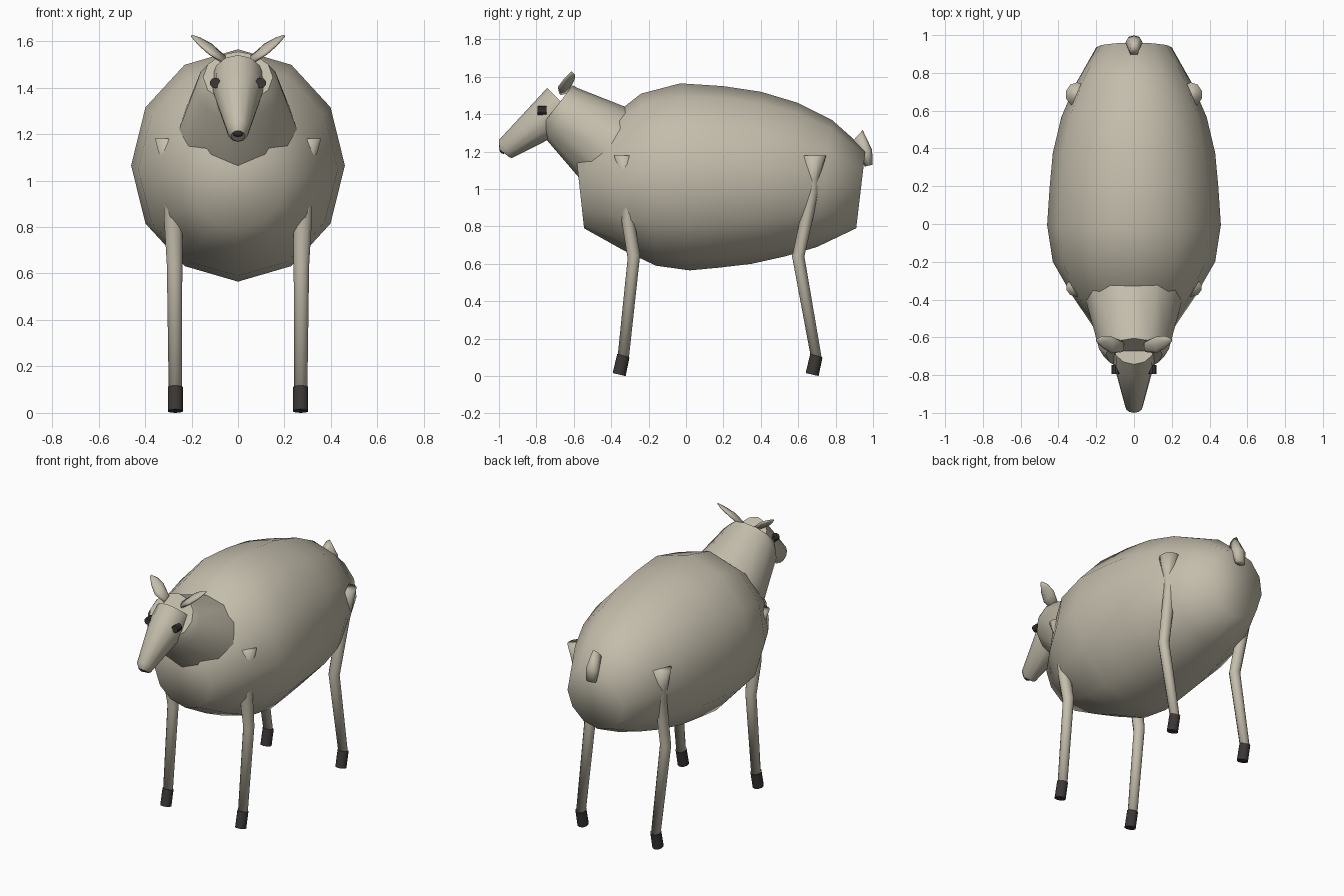
import bpy, bmesh, math
from mathutils import Vector


def material(name, rgb):
    m = bpy.data.materials.new(name)
    m.diffuse_color = (*rgb, 1)
    return m


WOOL = material("cream_wool", (0.55, 0.51, 0.41))
DARK = material("dark_horn", (0.045, 0.038, 0.038))


def loft(name, rings, mat, n=12, smooth=True):
    """Skin elliptical rings given as (centre, half axis u, half axis v)."""
    bm = bmesh.new()
    loops = []
    for c, u, v in rings:
        c, u, v = Vector(c), Vector(u), Vector(v)
        loops.append([bm.verts.new(c + u * math.cos(2 * math.pi * i / n)
                                   + v * math.sin(2 * math.pi * i / n)) for i in range(n)])
    for a, b in zip(loops, loops[1:]):
        for i in range(n):
            j = (i + 1) % n
            bm.faces.new((a[i], a[j], b[j], b[i]))
    bm.faces.new(loops[0])
    bm.faces.new(loops[-1])
    bmesh.ops.recalc_face_normals(bm, faces=bm.faces)
    me = bpy.data.meshes.new(name)
    bm.to_mesh(me)
    bm.free()
    for p in me.polygons:
        p.use_smooth = smooth or len(p.vertices) == 4
    me.materials.append(mat)
    ob = bpy.data.objects.new(name, me)
    bpy.context.collection.objects.link(ob)
    return ob


def section(y1, z1, y2, z2, w, x=0):
    """Ring spanning two side-view points, with half width w across x."""
    a, b = Vector((x, y1, z1)), Vector((x, y2, z2))
    return (a + b) / 2, (a - b) / 2, (w, 0, 0)


# Body: top point, bottom point, half width
loft("body", [section(*s) for s in (
    (0.96, 1.21, 0.91, 0.79, 0.20),
    (0.78, 1.37, 0.70, 0.69, 0.31),
    (0.60, 1.46, 0.53, 0.64, 0.385),
    (0.40, 1.52, 0.35, 0.60, 0.43),
    (0.20, 1.55, 0.18, 0.58, 0.447),
    (-0.03, 1.565, 0.02, 0.565, 0.46),
    (-0.24, 1.51, -0.16, 0.59, 0.43),
    (-0.42, 1.37, -0.33, 0.67, 0.33),
    (-0.59, 1.20, -0.545, 0.79, 0.20))], WOOL)

# Neck
loft("neck", [section(*s) for s in (
    (-0.25, 1.41, -0.52, 1.00, 0.26),
    (-0.58, 1.54, -0.743, 1.26, 0.185),
    (-0.605, 1.555, -0.775, 1.335, 0.15))], WOOL, smooth=False)

# Head
loft("head", [section(*s) for s in (
    (-0.743, 1.54, -0.557, 1.354, 0.11),
    (-0.80, 1.478, -0.68, 1.292, 0.108),
    (-1.0, 1.262, -0.93, 1.166, 0.047),
    (-1.0, 1.215, -0.945, 1.17, 0.03))], WOOL, smooth=False)

# Nose
bpy.ops.mesh.primitive_uv_sphere_add(segments=12, ring_count=8, radius=1, location=(0, -0.975, 1.21))
nose = bpy.context.object
nose.name = "nose"
nose.scale = (0.027, 0.022, 0.022)
nose.data.materials.append(DARK)
bpy.ops.object.shade_smooth()

# Tail
loft("tail", [section(*s) for s in (
    (0.945, 1.315, 0.885, 1.25, 0.025),
    (0.995, 1.21, 0.93, 1.18, 0.045),
    (0.998, 1.13, 0.955, 1.12, 0.035))], WOOL, n=8)

# Legs: side-view ring points, half width, x
FRONT = ((-0.385, 1.18, -0.285, 1.18, 0.055, 0.305),
         (-0.345, 1.05, -0.285, 1.05, 0.035, 0.29),
         (-0.345, 0.83, -0.275, 0.83, 0.042, 0.278),
         (-0.312, 0.63, -0.245, 0.65, 0.035, 0.273),
         (-0.365, 0.11, -0.305, 0.10, 0.03, 0.27))
BACK = ((0.62, 1.18, 0.75, 1.18, 0.06, 0.302),
        (0.655, 1.05, 0.71, 1.05, 0.035, 0.305),
        (0.64, 0.98, 0.71, 0.98, 0.038, 0.29),
        (0.567, 0.64, 0.633, 0.64, 0.035, 0.273),
        (0.665, 0.115, 0.725, 0.10, 0.03, 0.27))

for side, s in (("right", 1), ("left", -1)):
    for leg, rings, fy in (("front", FRONT, -0.345), ("back", BACK, 0.687)):
        loft(f"{leg}_leg_{side}", [section(*r[:5], x=s * r[5]) for r in rings], WOOL, n=10)
        # Tilted hoof
        loft(f"{leg}_hoof_{side}", [
            section(fy - 0.023, 0.118, fy + 0.043, 0.10, 0.034, s * 0.27),
            section(fy - 0.047, 0.016, fy + 0.022, 0.0, 0.034, s * 0.27)], DARK, n=10, smooth=False)

    # Ear: flattened leaf
    loft(f"ear_{side}", [
        ((s * 0.06, -0.65, 1.52), (0, 0.028, 0.01), (s * -0.008, 0, 0.014)),
        ((s * 0.12, -0.64, 1.566), (0, 0.045, 0.02), (s * -0.008, 0, 0.014)),
        ((s * 0.165, -0.625, 1.598), (0, 0.032, 0.014), (s * -0.006, 0, 0.01)),
        ((s * 0.2, -0.615, 1.623), (0, 0.006, 0.003), (s * -0.002, 0, 0.004))], WOOL, n=8)

    # Eye: short drum facing forward
    bpy.ops.mesh.primitive_cylinder_add(vertices=10, radius=0.023, depth=0.046,
                                        location=(s * 0.098, -0.77, 1.42),
                                        rotation=(math.pi / 2, 0, 0))
    eye = bpy.context.object
    eye.name = f"eye_{side}"
    eye.data.materials.append(DARK)
